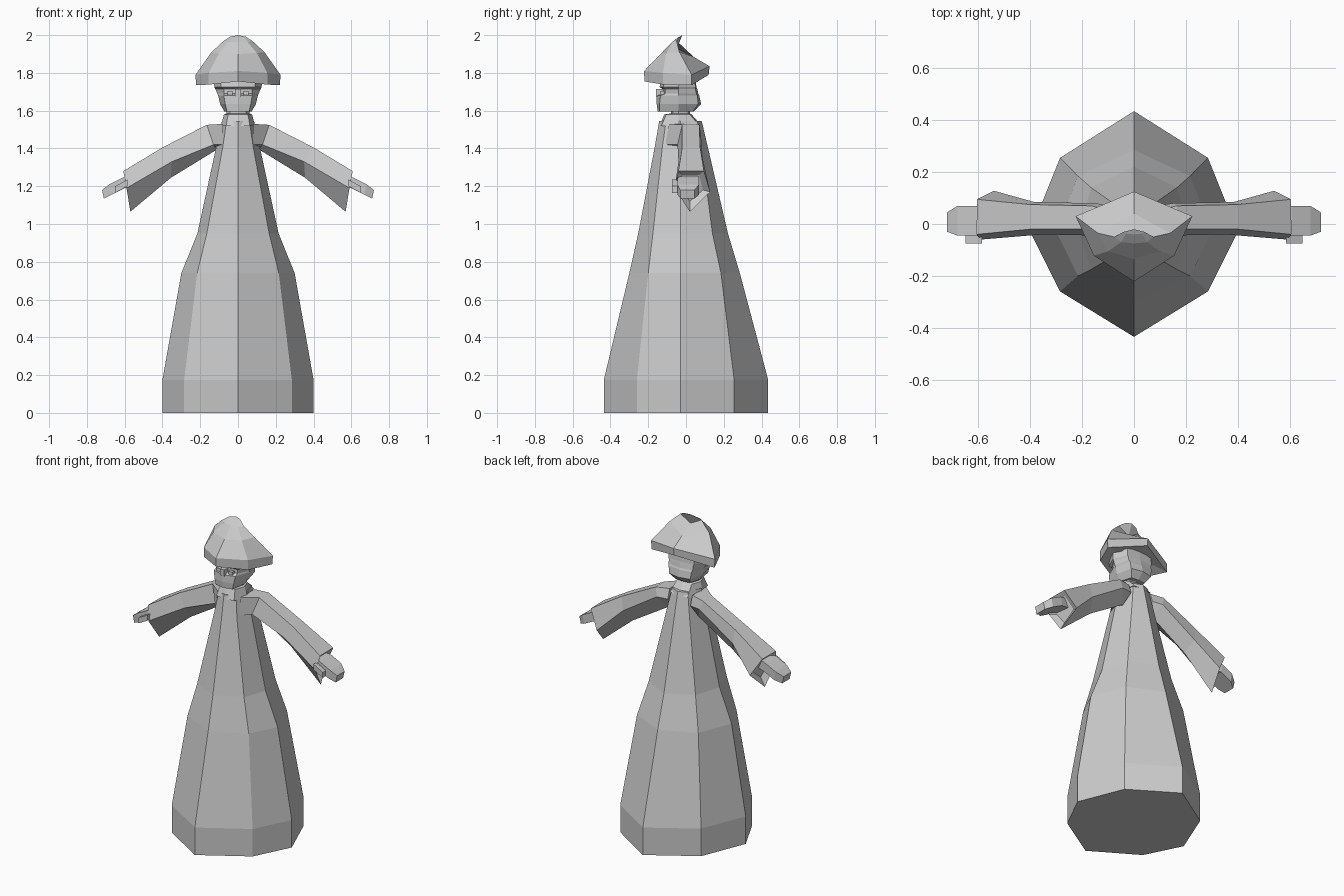
import bpy, bmesh

stone = bpy.data.materials.new("plain grey")
stone.diffuse_color = (0.6, 0.6, 0.6, 1)


def sym(half):
    """Close a half ring (x >= 0, front to back) by mirroring it across x."""
    return half + [(-x, y, z) for x, y, z in reversed(half) if x > 1e-6]


def level(z, pts):
    return sym([(x, y, z) for x, y in pts])


def loft(name, rings, mirror=False):
    bm = bmesh.new()
    for side in ((1, -1) if mirror else (1,)):
        vs = [[bm.verts.new((x * side, y, z)) for x, y, z in r] for r in rings]
        n = len(vs[0])
        for a, b in zip(vs, vs[1:]):
            for i in range(n):
                j = (i + 1) % n
                bm.faces.new((a[i], a[j], b[j], b[i]))
        bm.faces.new(vs[0][::-1])
        bm.faces.new(vs[-1])
    bmesh.ops.recalc_face_normals(bm, faces=bm.faces[:])
    me = bpy.data.meshes.new(name)
    bm.to_mesh(me)
    bm.free()
    me.materials.append(stone)
    ob = bpy.data.objects.new(name, me)
    bpy.context.collection.objects.link(ob)
    return ob


def block(name, c, s, mirror=False):
    (x, y, z), (a, b, h) = c, [v / 2 for v in s]
    loft(name, [[(x - a, y - b, k), (x + a, y - b, k), (x + a, y + b, k), (x - a, y + b, k)]
                for k in (z - h, z + h)], mirror)


# Robe: eight-sided, (z, front y, front-side xy, side x, back-side xy, back y)
robe = [(0, -.435, (.285, -.26), .40, (.285, .255), .435),
        (.175, -.435, (.285, -.26), .40, (.285, .255), .435),
        (.74, -.30, (.216, -.20), .30, (.216, .185), .285),
        (.95, -.253, (.165, -.175), .215, (.165, .14), .222),
        (1.41, -.165, (.08, -.125), .115, (.08, .08), .115),
        (1.545, -.142, (.06, -.105), .085, (.055, .06), .083)]
loft("robe", [level(z, [(0, f), fs, (s, -.03), bs, (0, b)]) for z, f, fs, s, bs, b in robe])

# Collar and neck
loft("neck", [level(z, [(0, f), (w * .7, f + .01), (w, -.04), (w * .7, b - .01), (0, b)])
              for z, f, w, b in ((1.52, -.14, .09, .082), (1.58, -.115, .075, .03),
                                 (1.585, -.08, .062, .02), (1.64, -.08, .062, .02))])

# Head with jaw, recessed eye band and back of the skull
loft("head", [level(z, p) for z, p in (
    (1.595, [(0, -.15), (.058, -.14), (.072, -.04), (.05, .035), (0, .04)]),
    (1.635, [(0, -.155), (.068, -.14), (.095, -.04), (.075, .065), (0, .08)]),
    (1.68, [(0, -.155), (.075, -.135), (.105, -.04), (.08, .06), (0, .07)]),
    (1.69, [(0, -.125), (.075, -.11), (.11, -.04), (.085, .055), (0, .065)]),
    (1.715, [(0, -.125), (.075, -.11), (.12, -.04), (.085, .05), (0, .06)]),
    (1.725, [(0, -.14), (.09, -.12), (.125, -.04), (.09, .05), (0, .055)]),
    (1.78, [(0, -.13), (.09, -.11), (.13, -.03), (.09, .045), (0, .05)]))])
block("eye", (.042, -.122, 1.693), (.028, .03, .02), True)
block("nose", (0, -.135, 1.695), (.03, .05, .04))

# Hat: six-sided brim, tapering into a wide crest that curls back
loft("hat", [sym(h) for h in (
    [(0, -.12, 1.77), (.10, -.09, 1.765), (.14, .01, 1.76), (0, .07, 1.79)],
    [(0, -.22, 1.755), (.155, -.12, 1.738), (.222, .03, 1.735), (0, .12, 1.79)],
    [(0, -.222, 1.81), (.155, -.122, 1.80), (.225, .03, 1.79), (0, .125, 1.835)],
    [(0, -.135, 1.90), (.10, -.105, 1.905), (.14, -.035, 1.91), (0, .04, 1.885)],
    [(0, -.075, 1.96), (.05, -.07, 1.965), (.075, -.05, 1.97), (0, -.048, 1.93)],
    [(0, -.04, 1.99), (.03, -.037, 1.99), (.04, -.03, 1.992), (0, -.02, 2.0)])])

# Sleeves: top front, top back, back, bottom, front
loft("sleeve", [
    [(.08, -.09, 1.53), (.08, .05, 1.53), (.08, .07, 1.47), (.08, -.02, 1.40), (.08, -.11, 1.42)],
    [(.165, -.02, 1.525), (.165, .07, 1.525), (.15, .08, 1.47), (.11, .03, 1.395), (.13, -.045, 1.42)],
    [(.40, -.02, 1.405), (.40, .075, 1.405), (.385, .085, 1.32), (.355, .03, 1.245), (.35, -.04, 1.33)],
    [(.607, -.04, 1.28), (.605, .095, 1.28), (.54, .128, 1.17), (.57, .02, 1.065), (.59, -.06, 1.19)],
    [(.58, -.02, 1.26), (.58, .07, 1.26), (.53, .09, 1.18), (.54, .02, 1.12), (.56, -.03, 1.19)]],
    mirror=True)

# Hands with thumbs
loft("hand", [[(x, f, t), (x, b, t), (x - .01, b, u), (x - .01, f, u)] for x, f, b, t, u in (
    (.55, -.02, .06, 1.26, 1.20), (.61, -.045, .07, 1.245, 1.19),
    (.68, -.045, .07, 1.21, 1.155), (.72, -.03, .045, 1.18, 1.135))], mirror=True)
loft("thumb", [[(x, -.075, t), (x, -.035, t), (x, -.035, t - .035), (x, -.075, t - .035)]
               for x, t in ((.585, 1.235), (.65, 1.20))], mirror=True)
